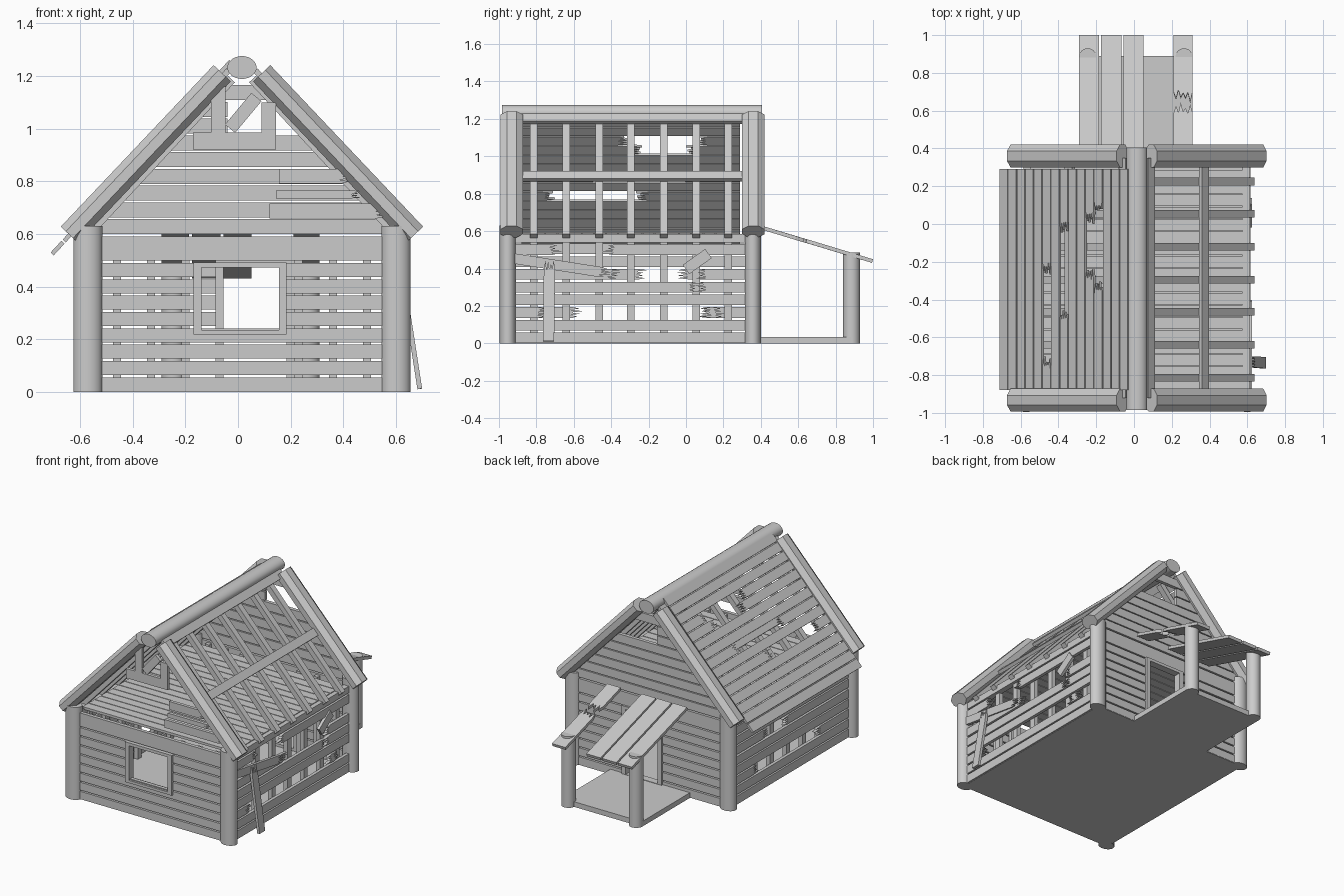
import bpy, bmesh, math, random
from mathutils import Vector as V

if "Cube" in bpy.data.objects:
    bpy.data.objects.remove(bpy.data.objects["Cube"])

random.seed(4)
CX = 0.015                                   # house centre line
FY, BY = -0.953, 0.36                        # front / back wall planes
STUDS = [-0.815, -0.64, -0.465, -0.295, -0.12, 0.055, 0.225]


def prism(name, a, b, side, ring_a, ring_b):
    """Solid between two matching rings of (along, side, normal) points."""
    a, b = V(a), V(b)
    d = (b - a).normalized()
    n = d.cross(V(side)).normalized()
    s = n.cross(d)
    bm = bmesh.new()
    lo, hi = ([bm.verts.new(a + d * p[0] + s * p[1] + n * p[2]) for p in r]
              for r in (ring_a, ring_b))
    bm.faces.new(lo)
    bm.faces.new(hi)
    for i in range(len(lo)):
        j = (i + 1) % len(lo)
        bm.faces.new((lo[i], lo[j], hi[j], hi[i]))
    bmesh.ops.recalc_face_normals(bm, faces=bm.faces)
    me = bpy.data.meshes.new(name)
    bm.to_mesh(me)
    bm.free()
    ob = bpy.data.objects.new(name, me)
    bpy.context.collection.objects.link(ob)
    return ob


def log(name, a, b, side, rs, rn, n=20, smooth=True):
    L = (V(b) - V(a)).length
    k = 1 / math.cos(math.pi / n)            # flats reach the radius
    pts = [(k * rs * math.cos((i + .5) * math.tau / n),
            k * rn * math.sin((i + .5) * math.tau / n)) for i in range(n)]
    ob = prism(name, a, b, side, [(0, *p) for p in pts], [(L, *p) for p in pts])
    if smooth:
        bpy.ops.object.select_all(action='DESELECT')
        ob.select_set(True)
        bpy.context.view_layer.objects.active = ob
        bpy.ops.object.shade_smooth_by_angle(angle=math.radians(35))
    return ob


def plank(name, a, b, side, w, t, broken=""):
    """Board from a to b; broken has 'a' and/or 'b' for splintered ends."""
    L = (V(b) - V(a)).length

    def end(x, sgn, jag):
        if not jag:
            return [(x, -w / 2), (x, w / 2)]
        n = 8
        return [(x + sgn * (random.uniform(.015, .05) if i % 2 else random.uniform(-.02, 0)),
                 -w / 2 + w * i / n) for i in range(n + 1)]
    out = end(L, 1, 'b' in broken) + end(0, -1, 'a' in broken)[::-1]
    return prism(name, a, b, side, [(*p, -t / 2) for p in out], [(*p, t / 2) for p in out])


def box(name, x0, x1, y0, y1, z0, z1):
    ym, zm = (y0 + y1) / 2, (z0 + z1) / 2
    return plank(name, (x0, ym, zm), (x1, ym, zm), (0, 1, 0), y1 - y0, z1 - z0)


# Ground floor slab, corner posts and ridge log
box("floor", -0.575, 0.605, -0.96, 0.37, 0, 0.02)
for sx in (-1, 1):
    for y in (FY, 0.3575):
        x = CX + sx * 0.585
        log("corner_post", (x, y, 0), (x, y, 0.63), (1, 0, 0), 0.055, 0.043)
log("ridge_log", (CX, -0.985, 1.232), (CX, 0.405, 1.232), (1, 0, 0), 0.055, 0.043)

# Octagonal rake beams on both gables
for sx in (-1, 1):
    for y in (-0.932, 0.36):
        log("rake_beam", (CX + sx * .655, y, .597), (CX + sx * .075, y, 1.21),
            (0, 1, 0), 0.061, 0.045, 8, False)

# Front and back walls: boards split around window and doorway
def xboards(name, y, openings):
    for i in range(9):
        z0, z1 = 0.062 * i + 0.003, 0.062 * i + (0.056 if i < 8 else 0.094)
        spans = [(-0.54, 0.57)]
        ox0, ox1, oz0, oz1 = openings
        if z0 < oz1 - .02 and z1 > oz0 + .02:
            spans = [(-0.54, ox0), (ox1, 0.57)]
        for x0, x1 in spans:
            box(name, x0, x1, y - .012, y + .012, z0, z1)


xboards("front_board", FY, (-0.15, 0.165, 0.225, 0.485))
xboards("back_board", BY, (-0.07, 0.2, 0.0, 0.49))
for x in (-0.46, -0.33, -0.2, 0.23, 0.36, 0.49):
    for y in (FY + .025, BY - .025):
        box("wall_stud", x - .015, x + .015, y - .013, y + .013, 0.01, 0.58)

# Window and door frames
for nm, y, x0, x1, z0, z1, f in (("window_frame", FY, -.168, .185, .218, .492, .03),
                                 ("door_frame", BY, -.085, .215, .02, .5, .03)):
    box(nm, x0, x0 + f, y - .025, y + .025, z0, z1)
    box(nm, x1 - f, x1, y - .025, y + .025, z0, z1)
    box(nm, x0 + f, x1 - f, y - .025, y + .025, z1 - .02, z1)
    box(nm, x0 + f, x1 - f, y - .025, y + .025, z0, z0 + .018)

# Back gable boards, with a gap near the top
for i in range(9):
    z0 = 0.6 + 0.0635 * i
    h = 0.655 - (z0 + .028 - .597) / 1.057
    x1 = -0.04 if 0.97 < z0 < 1.07 else CX + h
    box("back_gable_board", CX - h, x1, BY - .012, BY + .012, z0, z0 + .057)

# Front gable: a few remaining and broken boards
for x0, x1, z, w, br in ((.12, .54, .687, .056, "b"), (.145, .44, .75, .03, "b"),
                         (.155, .40, .82, .055, "b"), (-.17, .145, .953, .065, "")):
    plank("front_gable_board", (x0, FY, z), (x1, FY, z), (0, 0, 1), w, .022, br)
for a, b, w in (((-.075, .98), (-.075, 1.16), .055), ((-.03, 1.0), (.07, 1.12), .05),
                ((.117, .98), (.117, 1.1), .055)):
    plank("gable_brace", (a[0], FY, a[1]), (b[0], FY, b[1]), (1, 0, 0), w, .022)

# Side wall studs and top plates
for sx in (-1, 1):
    x = CX + sx * 0.565
    for y in STUDS:
        box("side_stud", x - .015, x + .015, y - .02, y + .02, 0.01, 0.57)
    x = CX + sx * 0.58
    box("top_plate", x - .02, x + .02, -.93, .33, .54, .585)

# Side wall boards: (y start, y end, z centre, broken ends)
A, B = -0.94, 0.34
RIGHT = [(A, B, .03, ""), (A, B, .097, ""), (A, -.78, .165, "b"), (.12, .16, .165, "ab"),
         (A, B, .233, ""), (A, .03, .3, "b"), (.09, B, .3, "a"), (A, -.4, .37, "b"),
         (-.22, .0, .43, ""), (.1, B, .37, "a"), (A, -.71, .5, "b"), (-.4, B, .5, "a")]
LEFT = [(A, B, .03, ""), (A, B, .097, ""), (A, -.6, .165, "b"), (.1, B, .165, "a"),
        (A, B, .233, ""), (A, B, .3, ""), (A, -.25, .37, "b"), (.0, B, .37, "a"),
        (A, B, .437, ""), (A, B, .505, "")]
RIGHT.pop(8)
for sx, rows in ((1, RIGHT), (-1, LEFT)):
    x = CX + sx * 0.59
    for y0, y1, z, br in rows:
        plank("side_board", (x, y0, z), (x, y1, z), (0, 0, 1), .057, .022, br)
# Loose boards hanging on and leaning against the right wall
plank("sagging_board", (.615, -.93, .455), (.615, -.45, .38), (0, 0, 1), .055, .02, "b")
plank("hanging_board", (.615, .0, .395), (.615, .12, .48), (0, 0, 1), .06, .02)
plank("leaning_board", (.69, -.735, .012), (.63, -.73, .4), (0, 1, 0), .06, .018, "b")

# Attic floor
for i in range(18):
    y = -0.85 + i * 0.065
    box("attic_board", -.555, .585, y - .03, y + .03, .573, .59)

# Roof frame: rafters and purlins on both slopes
SL = 1.078
def roof(dx, off=0):                         # point on the slope, dx from ridge
    return 1.276 - SL * dx + off


for sx in (-1, 1):
    for y in STUDS:
        plank("rafter", (CX + sx * .61, y, roof(.61, -.045)),
              (CX + sx * .04, y, roof(.04, -.045)), (0, 1, 0), .04, .035)
    for dx in (.07, .355):
        plank("purlin", (CX + sx * dx, -.92, roof(dx)), (CX + sx * dx, .35, roof(dx)),
              (1, 0, -sx * SL), .055, .022)

# Left roof boards, some with broken gaps
GAPS = {5: (-.75, -.22), 7: (-.5, .0), 10: (-.28, .05), 11: (-.35, .1)}
for i in range(15):
    dx = 0.7 - i * 0.0455
    x, z = CX - dx, roof(dx, .025)
    spans = [(-.88, .29, "")]
    if i in GAPS:
        spans = [(-.88, GAPS[i][0], "b"), (GAPS[i][1], .29, "a")]
    for y0, y1, br in spans:
        plank("roof_board", (x, y0, z), (x, y1, z), (1, 0, SL), .06, .016, br)

# Porch: floor, posts and sloping roof boards
box("porch_floor", -.29, .31, .37, .89, 0, .035)
for x in (-.245, .265):
    log("porch_post", (x, .885, 0), (x, .885, .485), (1, 0, 0), .045, .045)
def pz(y):
    return .62 - (y - .4) * .3


for x, w, y0, y1, br in ((-.238, .105, .4, 1, ""), (-.12, .108, .4, 1, ""),
                         (-.002, .107, .4, 1, ""), (.26, .1, .4, .6, "b"),
                         (.26, .1, .69, 1, "a")):
    plank("porch_roof_board", (x, y0, pz(y0)), (x, y1 - .003, pz(y1)), (1, 0, 0), w, .02, br)
